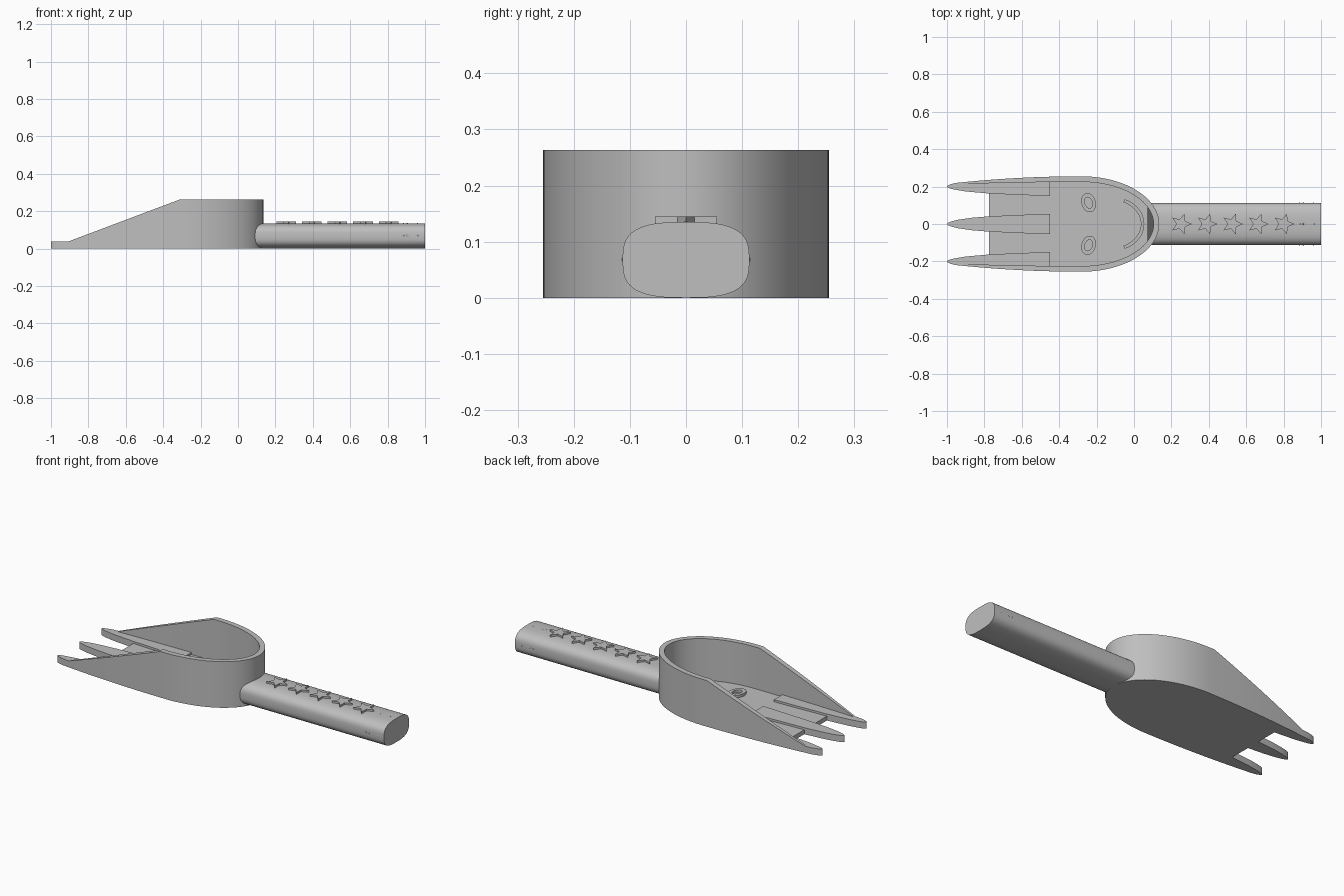
import bpy
import bmesh
from math import sin, cos, pi, sqrt, radians

cube = bpy.data.objects.get("Cube")
if cube:
    bpy.data.objects.remove(cube, do_unlink=True)

GREY = bpy.data.materials.new("plain grey")
GREY.use_nodes = True
GREY.diffuse_color = (0.52, 0.52, 0.52, 1)
GREY.node_tree.nodes["Principled BSDF"].inputs["Base Color"].default_value = (0.52, 0.52, 0.52, 1)

FLOOR, TINE, RIM = 0.025, 0.037, 0.263
MID = -0.28          # where the straight sides meet the rounded nose
LIP = -0.775         # front edge of the scoop floor


def finish(name, bm, angle=30):
    bmesh.ops.recalc_face_normals(bm, faces=bm.faces)
    mesh = bpy.data.meshes.new(name)
    bm.to_mesh(mesh)
    bm.free()
    mesh.materials.append(GREY)
    ob = bpy.data.objects.new(name, mesh)
    bpy.context.collection.objects.link(ob)
    bpy.ops.object.select_all(action='DESELECT')
    ob.select_set(True)
    bpy.context.view_layer.objects.active = ob
    bpy.ops.object.shade_smooth_by_angle(angle=radians(angle))
    return ob


def loft(name, rings, closed=False, angle=30):
    """Skin a list of equal closed rings, capping the ends unless closed."""
    bm = bmesh.new()
    vs = [[bm.verts.new(p) for p in ring] for ring in rings]
    pairs = list(zip(vs, vs[1:])) + ([(vs[-1], vs[0])] if closed else [])
    for a, b in pairs:
        for i in range(len(a)):
            j = (i + 1) % len(a)
            bm.faces.new((a[i], a[j], b[j], b[i]))
    if not closed:
        bm.faces.new(vs[0])
        bm.faces.new(vs[-1])
    return finish(name, bm, angle)


def slab(name, pts, z0, z1):
    return loft(name, [[(x, y, z) for x, y in pts] for z in (z0, z1)])


def band(name, outer, inner, z0, top, closed=False):
    """Strip between two paths whose top follows a height rule."""
    rings = [[(*o, z0), (*o, top(o[0])), (*i, top(o[0])), (*i, z0)]
             for o, i in zip(outer, inner)]
    return loft(name, rings, closed)


def side_y(x, half, bow):
    return half - bow * ((MID - x) / 0.67) ** 2


def wall_path(xs, inset, bow):
    """One side, round the nose, and back along the other side."""
    half, nose = 0.255 - inset, 0.415 - inset
    side = [(x, side_y(x, half, bow)) for x in xs]
    arc = [(MID + nose * sin(t * pi / 40), half * cos(t * pi / 40)) for t in range(41)]
    return side + arc + [(x, -y) for x, y in reversed(side)]


def rim_height(x):
    return min(RIM, max(TINE, TINE + (RIM - TINE) * (x + 0.91) / 0.6))


# Scoop: wall with sloping rim, and flat floor
xs = [-0.91 + 0.06 * i for i in range(11)]
band("scoop_wall", wall_path(xs, 0, 0.035), wall_path(xs, 0.03, 0.013), 0, rim_height)
floor_xs = [LIP + 0.08 * i for i in range(6)]
slab("scoop_floor", wall_path(floor_xs, 0.01, 0.03), 0, FLOOR)

# Three tines that run back over the floor as low ridges
for s, name in ((1, "left_tine"), (-1, "right_tine")):
    outer = [(x, side_y(x, 0.255, 0.035)) for x in [-0.45 - 0.05 * i for i in range(11)]]
    tip = [(-0.98, 0.213), (-0.995, 0.206), (-1, 0.2), (-0.995, 0.194), (-0.97, 0.186)]
    inner = [(-0.9, 0.174), (LIP, 0.163), (-0.6, 0.155), (-0.45, 0.15)]
    slab(name, [(x, s * y) for x, y in outer + tip + inner], 0, TINE)

half = [(-0.997, 0.005), (-0.98, 0.013), (-0.94, 0.023), (-0.87, 0.033),
        (LIP, 0.041), (-0.6, 0.049), (-0.45, 0.054)]
slab("middle_tine", [(-1, 0)] + half + [(x, -y) for x, y in reversed(half)], 0, TINE)


# Raised face on the floor: two ring eyes and a curved mouth
def ellipse(cx, cy, rx, ry, tilt):
    pts = [(rx * cos(i * pi / 16), ry * sin(i * pi / 16)) for i in range(32)]
    return [(cx + x * cos(tilt) - y * sin(tilt), cy + x * sin(tilt) + y * cos(tilt))
            for x, y in pts]


def face_top(x):
    return FLOOR + 0.015


for s, name in ((1, "left_eye"), (-1, "right_eye")):
    place = (-0.243, s * 0.114)
    band(name, ellipse(*place, 0.038, 0.052, s * 0.3),
         ellipse(*place, 0.02, 0.03, s * 0.3), FLOOR - 0.01, face_top, closed=True)

angles = [radians(-66 + 5.5 * i) for i in range(25)]
mouth = [[(-0.12 + (0.175 - d) * cos(a), (0.145 - d) * sin(a)) for a in angles]
         for d in (0, 0.018)]
band("mouth", *mouth, FLOOR - 0.01, face_top)

# Handle: rounded bar whose inner end follows the nose of the scoop
section = []
for i in range(64):
    c, s = cos(i * pi / 32), sin(i * pi / 32)
    section.append((0.113 * abs(c) ** (2 / 3) * (1 if c > 0 else -1),
                    0.0675 + 0.0675 * abs(s) ** (2 / 3) * (1 if s > 0 else -1)))
start = [(MID + 0.4 * sqrt(1 - (y / 0.24) ** 2), y, z) for y, z in section]
loft("handle", [start, [(1, y, z) for y, z in section]], angle=40)

# Row of raised stars on the handle
for n in range(5):
    cx = 0.252 + 0.137 * n
    star = []
    for k in range(10):
        r = 0.026 if k % 2 else 0.058
        star.append((cx + r * cos(k * pi / 5), r * sin(k * pi / 5)))
    slab("star_%d" % (n + 1), star, 0.12, 0.145)

# Tiny grip nubs near the handle end
for x in (0.885, 0.905, 0.96):
    for y, z in ((0.109, 0.068), (-0.109, 0.068), (0, 0.131)):
        bm = bmesh.new()
        bmesh.ops.create_uvsphere(bm, u_segments=10, v_segments=6, radius=0.006)
        bmesh.ops.translate(bm, verts=bm.verts, vec=(x, y, z))
        finish("grip_nub", bm)
